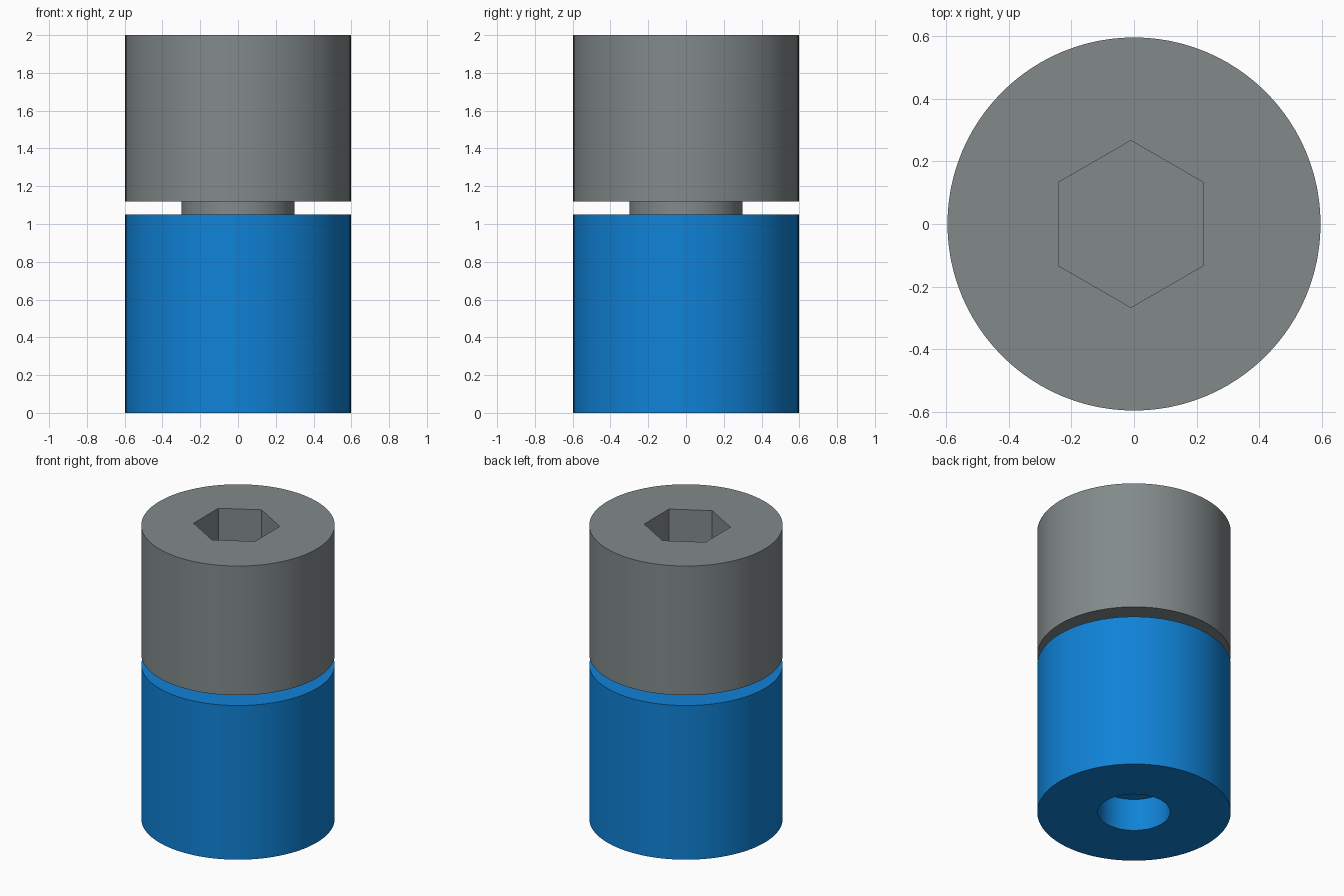
import bpy
import bmesh
import math
from mathutils import Matrix

if "Cube" in bpy.data.objects:
    bpy.data.objects.remove(bpy.data.objects["Cube"])

RADIUS = 0.597
SEGMENTS = 96


def material(name, color):
    m = bpy.data.materials.new(name)
    m.diffuse_color = (*color, 1.0)
    m.use_nodes = True
    m.node_tree.nodes["Principled BSDF"].inputs["Base Color"].default_value = m.diffuse_color
    return m


def activate(obj):
    bpy.ops.object.select_all(action='DESELECT')
    obj.select_set(True)
    bpy.context.view_layer.objects.active = obj


def make_object(name, bm, mat):
    bmesh.ops.recalc_face_normals(bm, faces=bm.faces)
    mesh = bpy.data.meshes.new(name)
    bm.to_mesh(mesh)
    bm.free()
    mesh.materials.append(mat)
    obj = bpy.data.objects.new(name, mesh)
    bpy.context.collection.objects.link(obj)
    return obj


def lathe(name, profile, mat):
    """Revolve (radius, z) rings around z and cap both ends."""
    bm = bmesh.new()
    rings = []
    for r, z in profile:
        angles = [2 * math.pi * i / SEGMENTS for i in range(SEGMENTS)]
        rings.append([bm.verts.new((r * math.cos(a), r * math.sin(a), z)) for a in angles])
    for a, b in zip(rings, rings[1:]):
        for i in range(SEGMENTS):
            j = (i + 1) % SEGMENTS
            bm.faces.new((a[i], a[j], b[j], b[i]))
    bm.faces.new(rings[0])
    bm.faces.new(rings[-1])
    return make_object(name, bm, mat)


def smooth(obj):
    activate(obj)
    bpy.ops.object.shade_smooth_by_angle(angle=math.radians(30))


gray = material("steel gray", (0.225, 0.255, 0.255))
blue = material("bright blue", (0.005, 0.225, 0.68))

# Blue base with a round blind hole underneath
base = lathe("base", [(0.223, 0.22), (0.223, 0), (RADIUS, 0), (RADIUS, 1.05)], blue)
smooth(base)

# Gray head with the narrow neck below it
head = lathe("head", [(0.30, 1.04), (0.30, 1.12), (RADIUS, 1.12), (RADIUS, 2.0)], gray)

# Hexagonal socket, slightly off centre, points along y
bm = bmesh.new()
place = Matrix.Translation((-0.01, 0, 1.8)) @ Matrix.Rotation(math.radians(30), 4, 'Z')
bmesh.ops.create_cone(bm, cap_ends=True, segments=6, radius1=0.267, radius2=0.267, depth=0.9)
if max(v.co.y for v in bm.verts) > 0.26:      # points already lie along y
    place = Matrix.Translation((-0.01, 0, 1.8))
bmesh.ops.transform(bm, matrix=Matrix.Translation((0, 0, 0.2)) @ place, verts=bm.verts)
socket = make_object("socket_cutter", bm, gray)
socket.hide_render = True

cut = head.modifiers.new("socket", 'BOOLEAN')
cut.operation = 'DIFFERENCE'
cut.solver = 'EXACT'
cut.object = socket
activate(head)
bpy.ops.object.modifier_apply(modifier=cut.name)
bpy.data.objects.remove(socket, do_unlink=True)
smooth(head)
